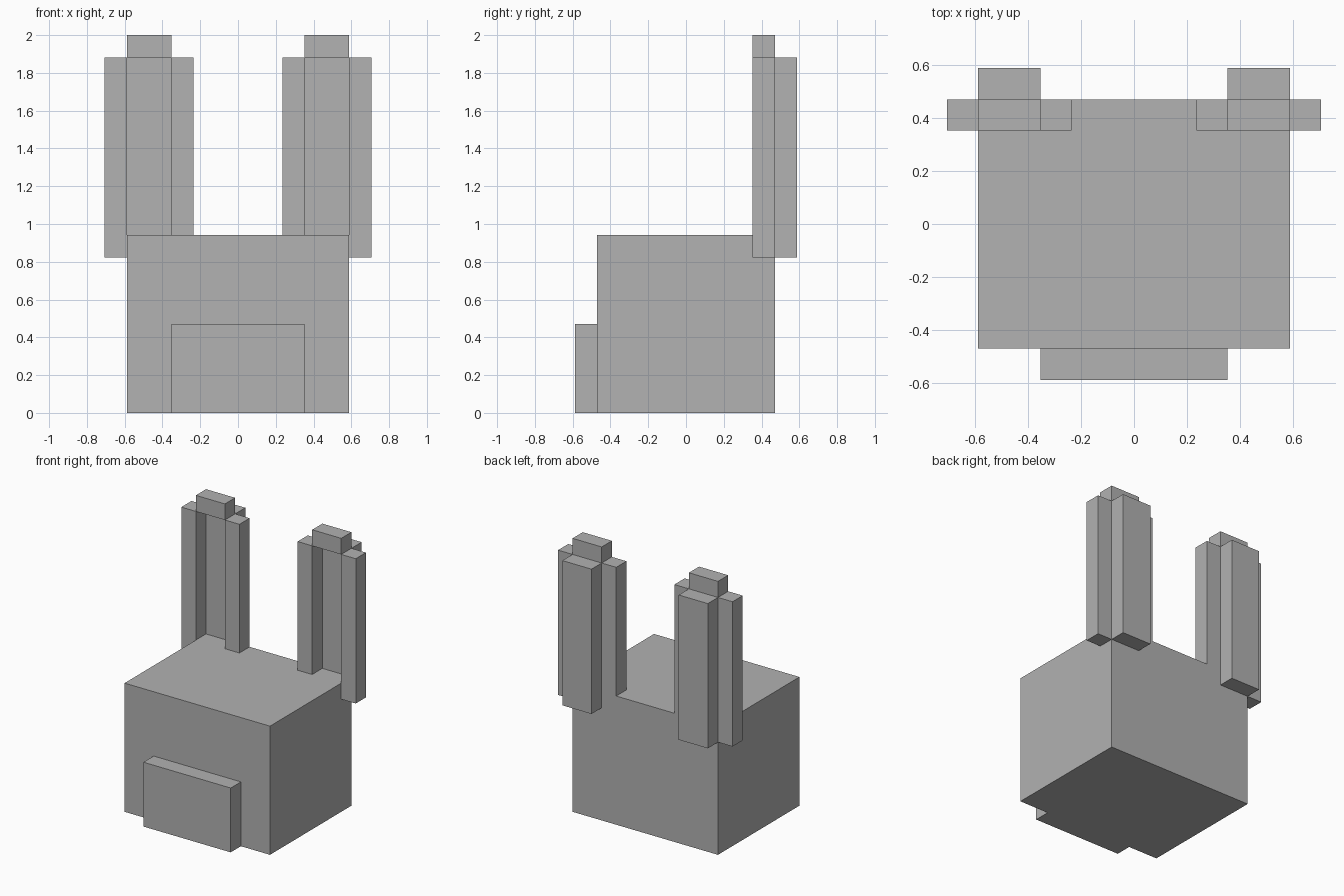
import bpy
import bmesh
from mathutils import Vector

cube = bpy.data.objects.get("Cube")
if cube:
    bpy.data.objects.remove(cube, do_unlink=True)

U = 2 / 17  # one block unit

grey = bpy.data.materials.new("plain grey")
grey.use_nodes = True
colour = (0.445, 0.445, 0.445, 1)
grey.diffuse_color = colour
grey.node_tree.nodes["Principled BSDF"].inputs["Base Color"].default_value = colour


def box(name, x, y, z):
    """Flat-shaded box spanning the given ranges, in block units."""
    low, high = (Vector(p) * U for p in zip(x, y, z))
    bm = bmesh.new()
    bmesh.ops.create_cube(bm, size=1)
    bmesh.ops.scale(bm, vec=high - low, verts=bm.verts)
    mesh = bpy.data.meshes.new(name)
    bm.to_mesh(mesh)
    bm.free()
    mesh.materials.append(grey)
    obj = bpy.data.objects.new(name, mesh)
    obj.location = (low + high) / 2
    bpy.context.collection.objects.link(obj)


# Head and muzzle
box("head", (-5, 5), (-4, 4), (0, 8))
box("muzzle", (-3, 3), (-5, -4), (0, 4))

# Ears: two rims around a recessed back panel, with a tip on top
for side, s in (("left", 1), ("right", -1)):
    def ear_part(part, x, y, z):
        box(f"{side}_ear_{part}", sorted(s * v for v in x), y, z)

    ear_part("inner_rim", (2, 3), (3, 4), (7, 16))
    ear_part("outer_rim", (5, 6), (3, 4), (7, 16))
    ear_part("back", (3, 5), (4, 5), (7, 16))
    ear_part("tip", (3, 5), (3, 4), (16, 17))
